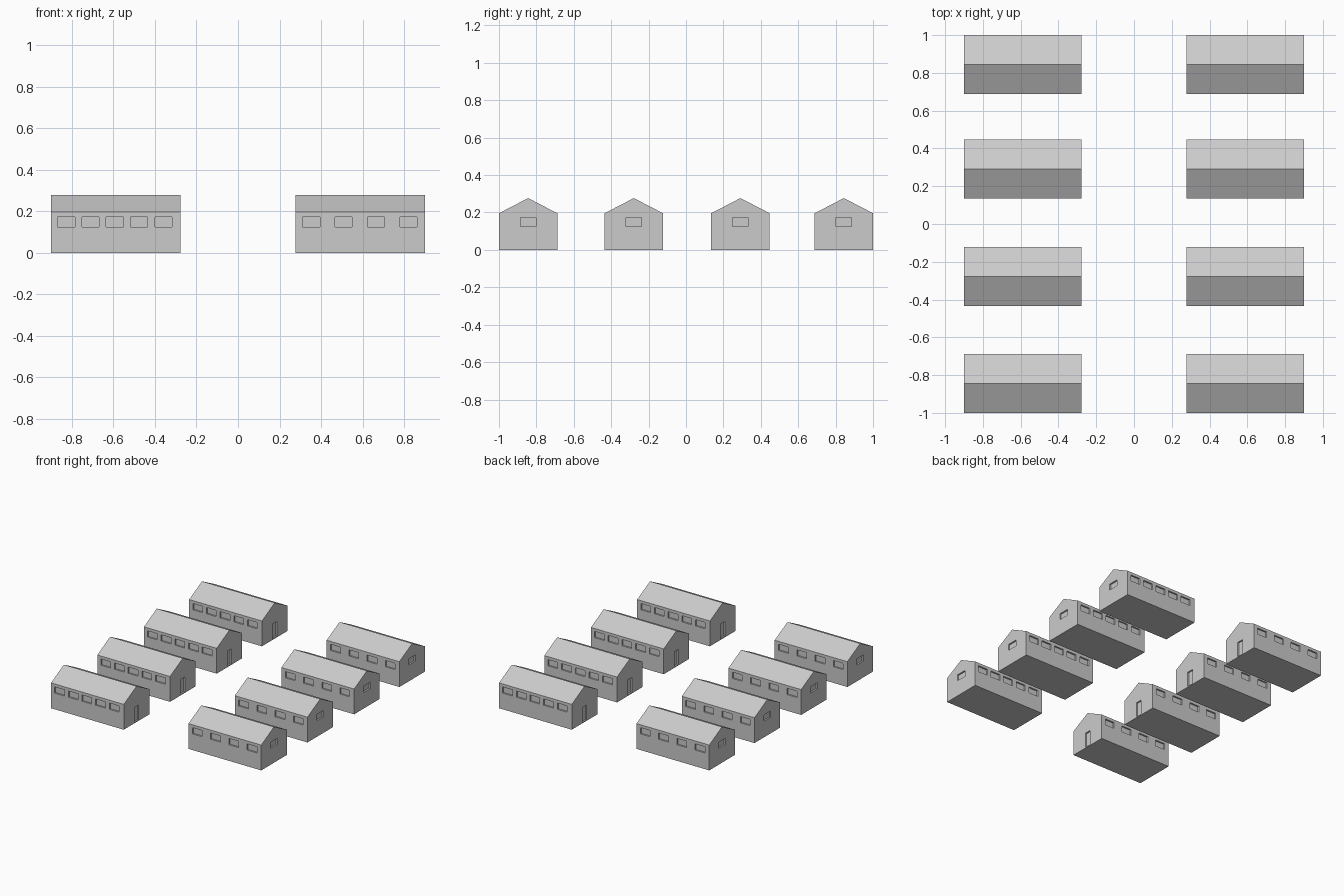
import bpy, bmesh
from math import pi
from mathutils import Matrix, Vector

if "Cube" in bpy.data.objects:
    bpy.data.objects.remove(bpy.data.objects["Cube"])

L, W, EAVE, RIDGE = 0.622, 0.312, 0.196, 0.277   # hut size
DEPTH = 0.012                                    # recess depth
WIN_W, WIN_H, WIN_Z = 0.083, 0.048, 0.149


def new_object(name, bm):
    bmesh.ops.recalc_face_normals(bm, faces=bm.faces)
    mesh = bpy.data.meshes.new(name)
    bm.to_mesh(mesh)
    bm.free()
    ob = bpy.data.objects.new(name, mesh)
    bpy.context.collection.objects.link(ob)
    return ob


def add_box(bm, centre, size):
    m = Matrix.Translation(centre) @ Matrix.Diagonal(Vector(size).to_4d())
    bmesh.ops.create_cube(bm, size=1, matrix=m)


# Gabled hut body: extruded end profile
bm = bmesh.new()
profile = [(-W/2, 0), (W/2, 0), (W/2, EAVE), (0, RIDGE), (-W/2, EAVE)]
gable = bm.faces.new([bm.verts.new((-L/2, y, z)) for y, z in profile])
ext = bmesh.ops.extrude_face_region(bm, geom=[gable], use_keep_orig=True)
bmesh.ops.translate(bm, vec=(L, 0, 0),
                    verts=[v for v in ext["geom"] if isinstance(v, bmesh.types.BMVert)])
hut = new_object("hut", bm)

# Cutters for window and door recesses
bm = bmesh.new()
for i in range(5):                               # five windows on one long wall
    add_box(bm, (-0.005 + (i - 2) * 0.117, -W/2, WIN_Z), (WIN_W, 2*DEPTH, WIN_H))
for i in range(4):                               # four on the other
    add_box(bm, (0.002 + (i - 1.5) * 0.156, W/2, WIN_Z), (WIN_W, 2*DEPTH, WIN_H))
add_box(bm, (-L/2, 0, WIN_Z), (2*DEPTH, WIN_W, WIN_H))     # gable window
add_box(bm, (L/2, 0, 0.065), (2*DEPTH, 0.052, 0.115))      # door
cutter = new_object("recess_cutter", bm)
cutter.hide_render = True

# Cut the recesses once and bake the mesh
mod = hut.modifiers.new("recesses", "BOOLEAN")
mod.operation = "DIFFERENCE"
mod.solver = "EXACT"
mod.object = cutter
dg = bpy.context.evaluated_depsgraph_get()
hut_mesh = bpy.data.meshes.new_from_object(hut.evaluated_get(dg))
bpy.data.objects.remove(hut)
bpy.data.objects.remove(cutter)

# Two columns of four huts, the right column turned so doors face the middle
for side, sx in (("left", -1), ("right", 1)):
    for row, y in enumerate((-0.844, -0.279, 0.291, 0.844)):
        ob = bpy.data.objects.new(f"hut_{side}_{row + 1}", hut_mesh)
        ob.location = (sx * 0.588, y, 0)
        ob.rotation_euler.z = pi if sx > 0 else 0
        bpy.context.collection.objects.link(ob)
